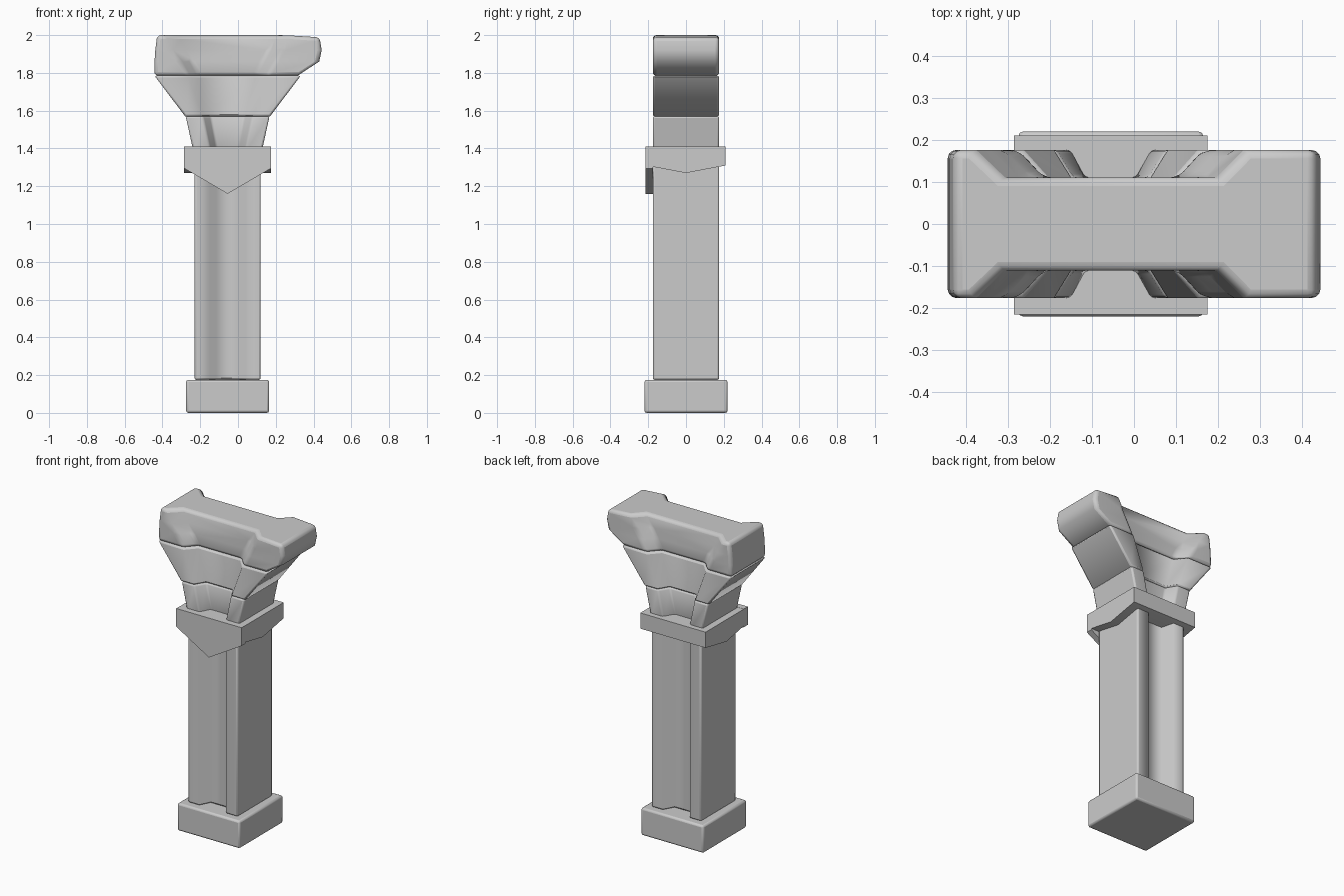
import bpy, bmesh, math

if "Cube" in bpy.data.objects:
    bpy.data.objects.remove(bpy.data.objects["Cube"])

CX = -0.055           # column axis
D, F = 0.176, 0.11    # flange depth, recess floor depth


def finish(name, bm, bevel=0.0, limit=64, segs=2):
    bmesh.ops.recalc_face_normals(bm, faces=bm.faces)
    me = bpy.data.meshes.new(name)
    bm.to_mesh(me)
    bm.free()
    ob = bpy.data.objects.new(name, me)
    bpy.context.collection.objects.link(ob)
    if bevel:
        m = ob.modifiers.new("bevel", 'BEVEL')
        m.width = bevel
        m.segments = segs
        m.limit_method = 'ANGLE'
        m.angle_limit = math.radians(limit)
    bpy.ops.object.select_all(action='DESELECT')
    ob.select_set(True)
    bpy.context.view_layer.objects.active = ob
    bpy.ops.object.shade_smooth_by_angle(angle=math.radians(65 if bevel else 30))
    return ob


def h_loft(levels):
    """Loft of grooved sections: (z, left, right, lip_l, floor_l, floor_r, lip_r)."""
    bm = bmesh.new()
    rings = []
    for z, l, r, a, b, c, d in levels:
        front = [(l, -D), (a, -D), (b, -F), (c, -F), (d, -D), (r, -D)]
        pts = front + [(x, -y) for x, y in reversed(front)]
        rings.append([bm.verts.new((x, y, z)) for x, y in pts])
    n = len(rings[0])
    for lo, hi in zip(rings, rings[1:]):
        for i in range(n):
            j = (i + 1) % n
            bm.faces.new((lo[i], lo[j], hi[j], hi[i]))
    bm.faces.new(rings[0])
    bm.faces.new(rings[-1])
    return bm, rings


def prism(p0, p1):
    bm = bmesh.new()
    a = [bm.verts.new(p) for p in p0]
    b = [bm.verts.new(p) for p in p1]
    bm.faces.new(a)
    bm.faces.new(b)
    for i in range(len(a)):
        j = (i + 1) % len(a)
        bm.faces.new((a[i], a[j], b[j], b[i]))
    return bm


# square base
bm = bmesh.new()
bmesh.ops.create_cube(bm, size=1)
for v in bm.verts:
    v.co = (CX + v.co.x * 0.44, v.co.y * 0.44, 0.0875 + v.co.z * 0.175)
finish("base", bm, 0.012, 40)

# grooved shaft
sec = (-0.23, 0.12, -0.15, -0.115, 0.003, 0.04)
bm, _ = h_loft([(0.175, *sec), (1.36, *sec)])
finish("shaft", bm, 0.01)

# collar with shallow V on both sides
prof = [(-0.212, 1.41), (0.21, 1.41), (0.21, 1.31), (0, 1.27), (-0.212, 1.31)]
bm = prism([(-0.285, y, z) for y, z in prof], [(0.175, y, z) for y, z in prof])
finish("collar", bm)

# pointed front shield of the collar
prof = [(-0.285, 1.411), (0.175, 1.411), (0.175, 1.295), (CX, 1.16), (-0.285, 1.295)]
bm = prism([(x, -0.215, z) for x, z in prof], [(x, -0.175, z) for x, z in prof])
finish("collar_shield", bm)

# flaring neck and middle block
bm, _ = h_loft([(1.38, -0.235, 0.125, -0.145, -0.11, -0.002, 0.035),
                (1.57, -0.277, 0.167, -0.185, -0.145, 0.035, 0.075)])
finish("neck", bm, 0.01, 60)
bm, _ = h_loft([(1.57, -0.28, 0.17, -0.187, -0.147, 0.037, 0.077),
                (1.785, -0.442, 0.332, -0.265, -0.205, 0.095, 0.155)])
finish("flared_block", bm, 0.01, 60)

# head block with overhanging right end
bm, rings = h_loft([(1.785, -0.443, 0.315, -0.265, -0.205, 0.095, 0.155),
                    (1.86, -0.442, 0.43, -0.308, -0.244, 0.134, 0.196),
                    (1.92, -0.438, 0.443, -0.342, -0.276, 0.166, 0.23),
                    (2.0, -0.428, 0.432, -0.385, -0.315, 0.205, 0.27)])
for v in rings[-1]:
    if v.co.x > 0.4:
        v.co.z = 1.988
finish("head_block", bm, 0.02, 50, 3)
